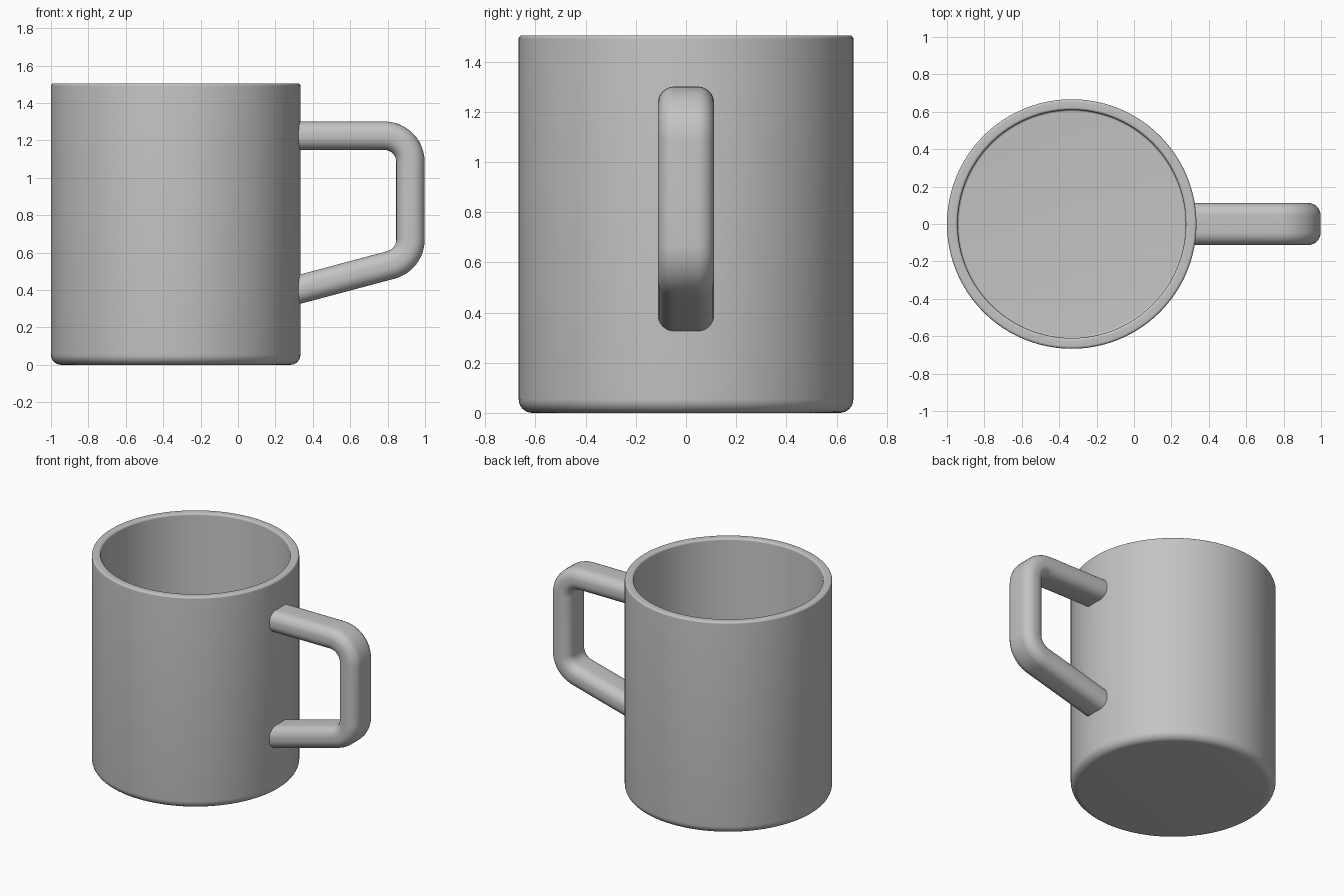
import bpy, bmesh, math
from mathutils import Vector

cube = bpy.data.objects.get("Cube")
if cube:
    bpy.data.objects.remove(cube, do_unlink=True)

CENTRE_X, RADIUS, HEIGHT = -0.333, 0.667, 1.505
INNER, FLOOR = 0.61, 0.06

grey = bpy.data.materials.new("plain grey")
grey.use_nodes = True
grey.diffuse_color = (0.55, 0.55, 0.55, 1)
grey.node_tree.nodes["Principled BSDF"].inputs["Base Color"].default_value = grey.diffuse_color


def fillet(corners, closed=False, steps=8):
    """Round the corners (x, y, radius) of a 2D line with arcs."""
    pts, n = [], len(corners)
    for i, (x, y, r) in enumerate(corners):
        p = Vector((x, y))
        if r == 0 or (not closed and i in (0, n - 1)):
            pts.append(p)
            continue
        a = (Vector(corners[i - 1][:2]) - p).normalized()
        b = (Vector(corners[(i + 1) % n][:2]) - p).normalized()
        half = a.angle(b) / 2
        centre = p + (a + b).normalized() * r / math.sin(half)
        start = p + a * r / math.tan(half) - centre
        end = p + b * r / math.tan(half) - centre
        total = start.angle(end)
        for k in range(steps + 1):
            t = k / steps
            pts.append(centre + (start * math.sin((1 - t) * total)
                                 + end * math.sin(t * total)) / math.sin(total))
    return pts


def finish(bm, name):
    bmesh.ops.recalc_face_normals(bm, faces=bm.faces)
    mesh = bpy.data.meshes.new(name)
    bm.to_mesh(mesh)
    bm.free()
    mesh.materials.append(grey)
    obj = bpy.data.objects.new(name, mesh)
    bpy.context.collection.objects.link(obj)
    bpy.ops.object.select_all(action="DESELECT")
    obj.select_set(True)
    bpy.context.view_layer.objects.active = obj
    bpy.ops.object.shade_smooth_by_angle(angle=math.radians(35))
    return obj


# Mug body: lathed wall with rounded foot, rim and hollow inside
profile = fillet([(0, 0, 0), (RADIUS, 0, 0.055), (RADIUS, HEIGHT, 0.014),
                  (INNER, HEIGHT, 0.014), (INNER, FLOOR, 0.01), (0, FLOOR, 0)])
bm = bmesh.new()
verts = [bm.verts.new((p.x, 0, p.y)) for p in profile]
edges = [bm.edges.new(pair) for pair in zip(verts, verts[1:])]
bmesh.ops.spin(bm, geom=verts + edges, cent=(0, 0, 0), axis=(0, 0, 1),
               angle=math.tau, steps=96, use_merge=True)
bmesh.ops.remove_doubles(bm, verts=bm.verts, dist=1e-5)
body = finish(bm, "mug_body")
body.location.x = CENTRE_X

# Handle: rounded strap swept along a bent path, ends buried in the wall
path = fillet([(0.3, 1.225, 0), (0.922, 1.225, 0.14),
               (0.922, 0.562, 0.14), (0.3, 0.396, 0)], steps=12)
W, T, R = 0.112, 0.076, 0.066
section = fillet([(-W, -T, R), (W, -T, R), (W, T, R), (-W, T, R)], closed=True)
bm = bmesh.new()
rings = []
for i, p in enumerate(path):
    before = p - path[max(i - 1, 0)]
    after = path[min(i + 1, len(path) - 1)] - p
    tangent = (before.normalized() + after.normalized()).normalized()
    side = Vector((-tangent.y, tangent.x))
    rings.append([bm.verts.new((p.x + side.x * s.y, s.x, p.y + side.y * s.y))
                  for s in section])
for a, b in zip(rings, rings[1:]):
    for k in range(len(section)):
        j = (k + 1) % len(section)
        bm.faces.new((a[k], a[j], b[j], b[k]))
bm.faces.new(rings[0])
bm.faces.new(rings[-1])
finish(bm, "handle")
